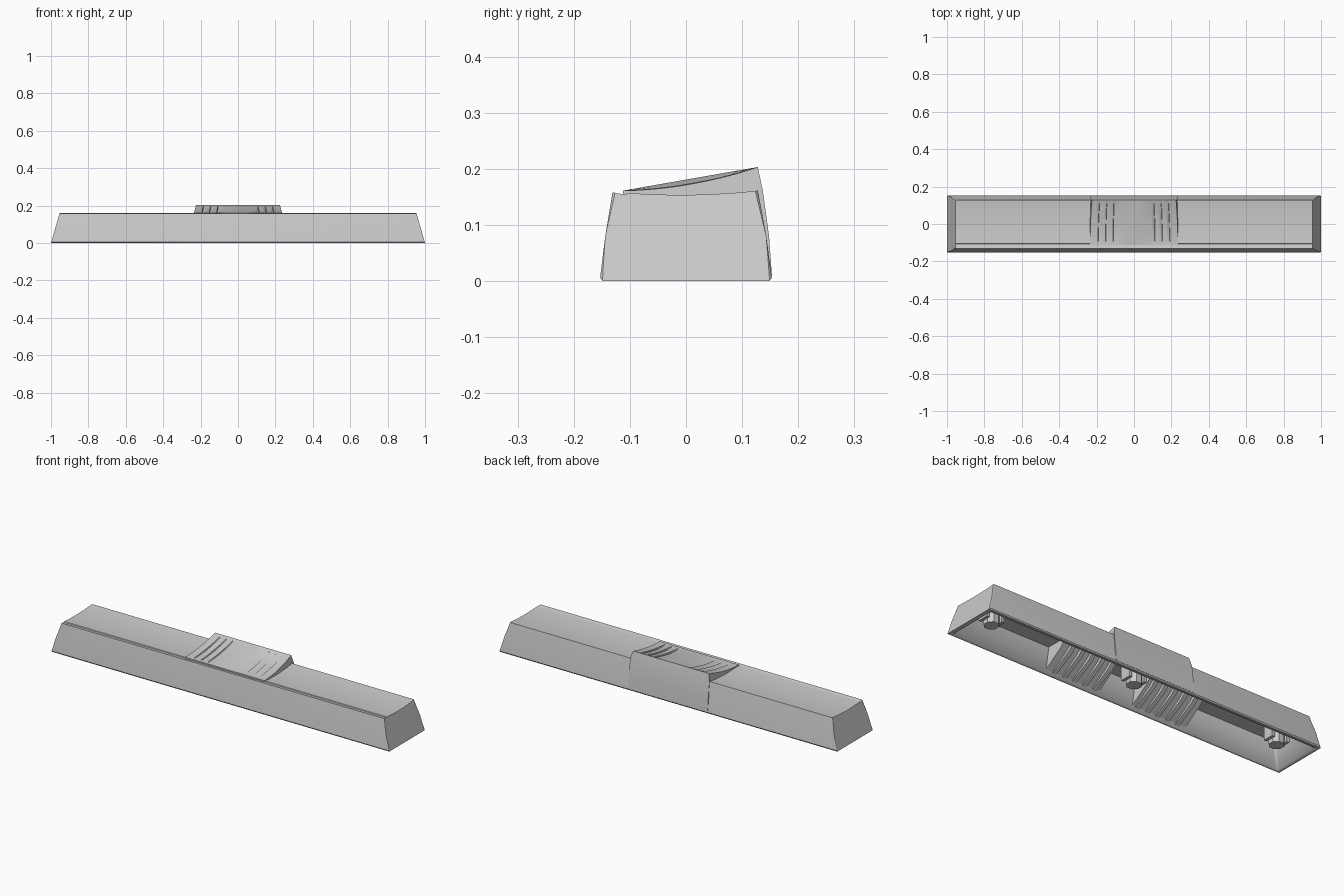
import bpy, bmesh, math

if "Cube" in bpy.data.objects:
    bpy.data.objects.remove(bpy.data.objects["Cube"])


def finish(name, bm, angle=30):
    bmesh.ops.recalc_face_normals(bm, faces=bm.faces)
    me = bpy.data.meshes.new(name)
    bm.to_mesh(me)
    bm.free()
    ob = bpy.data.objects.new(name, me)
    bpy.context.collection.objects.link(ob)
    bpy.ops.object.select_all(action='DESELECT')
    ob.select_set(True)
    bpy.context.view_layer.objects.active = ob
    bpy.ops.object.shade_smooth_by_angle(angle=math.radians(angle))
    return ob


def loft(sections):
    """Join equal-length closed sections into a capped solid."""
    bm = bmesh.new()
    rings = [[bm.verts.new(p) for p in s] for s in sections]
    n = len(rings[0])
    for a, b in zip(rings, rings[1:]):
        for i in range(n):
            j = (i + 1) % n
            bm.faces.new((a[i], a[j], b[j], b[i]))
    bm.faces.new(rings[0])
    bm.faces.new(rings[-1])
    return bm


def tapered_bar(profile, half, slope, radius):
    """Extrude a (y, z) profile along x, ends leaning in with height."""
    bm = loft([[(s * (half - slope * z), y, z) for y, z in profile] for s in (-1, 1)])
    corners = []
    for e in bm.edges:
        a, b = (v.co for v in e.verts)
        if a.x * b.x > 0 and abs(a.z - b.z) > 0.02 and a.y * b.y > 0:
            corners.append(e)
    bmesh.ops.bevel(bm, geom=corners, offset=radius, segments=4, profile=0.5,
                    affect='EDGES', clamp_overlap=True)
    return bm


# Key body: dished top with a narrow step behind the front lip
dish = []
for i in range(13):
    t = i / 12
    dish.append((-0.105 + 0.233 * t, 0.157 + 0.004 * t - 0.0055 * 4 * t * (1 - t)))
outer = [(0.149, 0), (-0.149, 0), (-0.153, 0.006), (-0.144, 0.08), (-0.131, 0.158),
         (-0.107, 0.1535)] + dish + [(0.143, 0.08), (0.153, 0.006)]
body = finish("key_body", tapered_bar(outer, 1.0, 0.29, 0.018))

# Hollow underside
inner = [(0.137, -0.02), (-0.137, -0.02), (-0.112, 0.128), (0.112, 0.128)]
cutter = finish("hollow_cutter", tapered_bar(inner, 0.978, 0.29, 0.012))
cutter.hide_render = True
cutter.hide_set(True)
mod = body.modifiers.new("hollow", 'BOOLEAN')
mod.operation = 'DIFFERENCE'
mod.solver = 'EXACT'
mod.object = cutter

# Raised thumb pad with three grooves on each side
half = [(0, 0), (0.05, 0)]
for g in (0.11, 0.15, 0.19):
    half += [(g - 0.012, 0), (g, 0.006), (g + 0.003, 0)]
half += [(0.222, 0), (0.235, 0.0015)]
stations = [(-x, d) for x, d in reversed(half[1:])] + half


def pad_section(x, depth):
    sag = 0.008 * min(1, abs(x) / 0.1)
    pts = []
    for i in range(15):
        t = i / 14
        z = 0.161 + 0.042 * t - sag * 4 * t * (1 - t) - depth * math.sin(math.pi * t) ** 0.6 \
            if 0 < i < 14 else 0.161 + 0.042 * t
        pts.append((-0.112 + 0.240 * t, z))
    pts += [(0.137, 0.16), (0.148, 0.08), (0.153, 0.01), (0.142, 0.01), (0.118, 0.134), (-0.112, 0.134)]
    return [(x * (1 - 1.0 * max(0, z - 0.16)), y, z) for y, z in pts]


finish("thumb_pad", loft([pad_section(x, d) for x, d in stations]), 20)


def prism(name, x0, x1, profile):
    return finish(name, loft([[(x, y, z) for y, z in profile] for x in (x0, x1)]))


# Inside the front wall: sloped gussets with ribs
for s, side in ((-1, "left"), (1, "right")):
    prism("gusset_" + side, s * 0.10, s * 0.42,
          [(-0.142, 0.012), (-0.115, 0.132), (0.02, 0.132), (-0.03, 0.085)])
    for k in range(5):
        x = s * (0.13 + 0.06 * k)
        prism(f"rib_{side}_{k + 1}", x - 0.011, x + 0.011,
              [(-0.145, 0.004), (-0.115, 0.132), (0.045, 0.132), (-0.015, 0.075)])

# Mounting stems under the key, each with two flanking plates
for x, side in ((-0.86, "left"), (0, "centre"), (0.86, "right")):
    bm = loft([[(x + 0.038 * math.cos(a), 0.038 * math.sin(a), z)
                for a in [math.tau * (k + 0.5) / 8 for k in range(8)]] for z in (0.03, 0.134)])
    finish("stem_" + side, bm)
    for s in (-1, 1):
        prism(f"stem_plate_{side}_{'a' if s < 0 else 'b'}", x + s * 0.036, x + s * 0.052,
              [(-0.03, 0.05), (0.03, 0.05), (0.03, 0.134), (-0.03, 0.134)])
